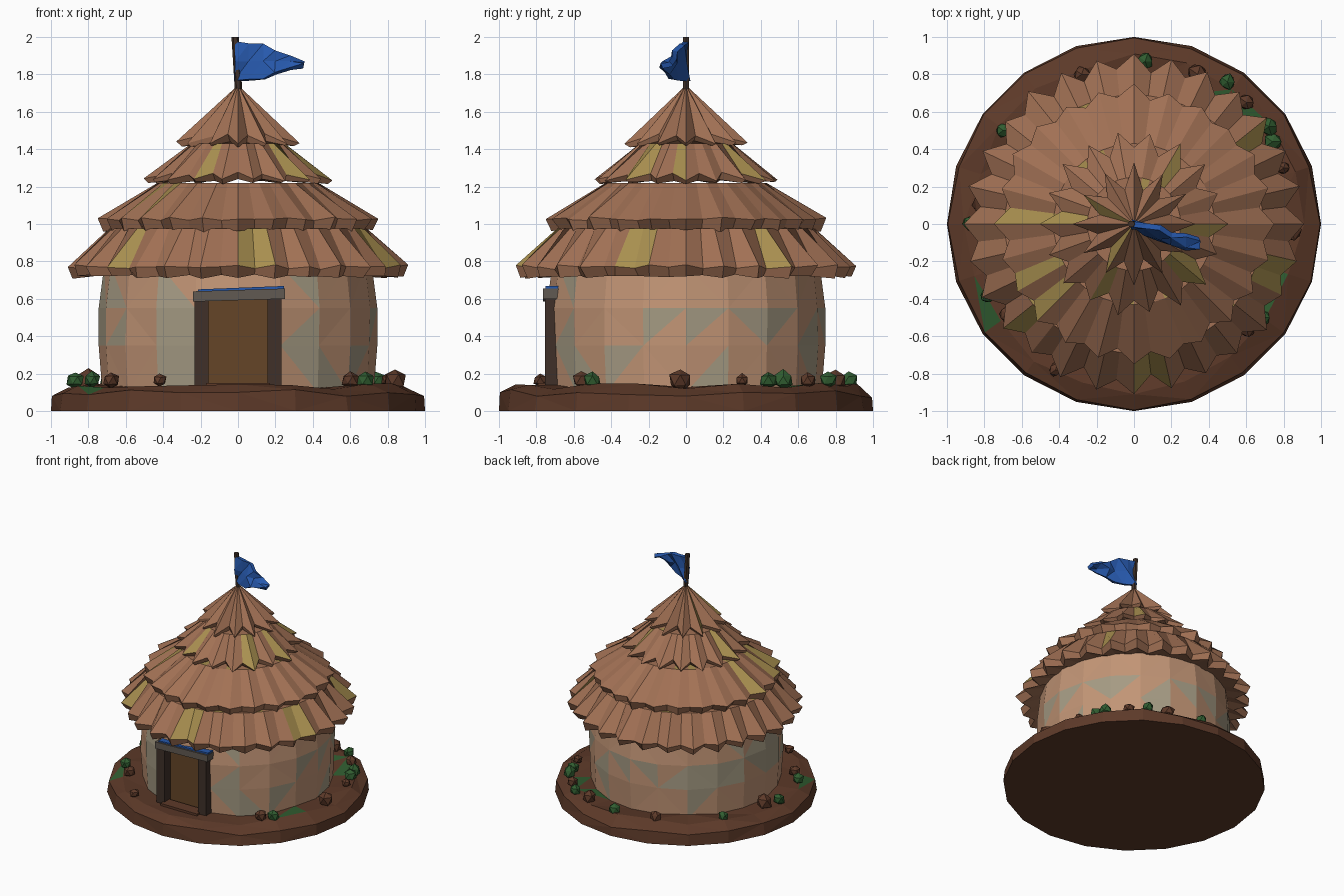
import bpy, bmesh, math, random
from mathutils import Vector

if "Cube" in bpy.data.objects:
    bpy.data.objects.remove(bpy.data.objects["Cube"])

random.seed(7)
COLOURS = {
    "thatch": (0.36, 0.165, 0.09), "straw": (0.40, 0.28, 0.08), "clay": (0.54, 0.30, 0.18),
    "stone": (0.38, 0.33, 0.23), "earth": (0.11, 0.042, 0.022), "leaf": (0.03, 0.11, 0.03),
    "dark_wood": (0.05, 0.03, 0.022), "door_wood": (0.13, 0.06, 0.02),
    "blue": (0.02, 0.10, 0.42), "grey_wood": (0.12, 0.10, 0.085),
}
MATS = {}
for key, c in COLOURS.items():
    MATS[key] = bpy.data.materials.new(key)
    MATS[key].diffuse_color = (*c, 1)


def finish(bm, name, mats, pick=None):
    bmesh.ops.recalc_face_normals(bm, faces=bm.faces)
    if pick:
        for f in bm.faces:
            f.material_index = pick(f)
    me = bpy.data.meshes.new(name)
    bm.to_mesh(me)
    bm.free()
    for m in mats:
        me.materials.append(MATS[m])
    ob = bpy.data.objects.new(name, me)
    bpy.context.collection.objects.link(ob)
    return ob


def ring(n, r, z, r2=None, z2=None, jr=0.0, jz=0.0):
    """Points round the axis; odd points use r2, z2 to make ridges."""
    pts = []
    for i in range(n):
        odd = i % 2 and r2 is not None
        rr = (r2 if odd else r) - random.random() * jr * (i % (n // 4) != 0)
        zz = (z2 if odd else z) + random.uniform(-jz, jz)
        a = 2 * math.pi * i / n
        pts.append((rr * math.cos(a), rr * math.sin(a), zz))
    return pts


def skin(name, rings, mats, pick=None, tri=False):
    """Closed surface through stacked rings."""
    bm = bmesh.new()
    loops = [[bm.verts.new(p) for p in pts] for pts in rings]
    n = len(loops[0])
    for a, b in zip(loops, loops[1:]):
        for i in range(n):
            j = (i + 1) % n
            bm.faces.new((a[i], a[j], b[j], b[i]))
    for lp in (loops[0], loops[-1]):
        mid = bm.verts.new(sum((v.co for v in lp), Vector()) / n)
        for i in range(n):
            bm.faces.new((lp[i], lp[(i + 1) % n], mid))
    if tri:
        bmesh.ops.triangulate(bm, faces=bm.faces)
    return finish(bm, name, mats, pick)


def block(name, size, loc, mats, taper=1.0, tilt=0.0, pick=None):
    bm = bmesh.new()
    bmesh.ops.create_cube(bm, size=1)
    for v in bm.verts:
        k = taper if v.co.z > 0 else 1
        z = v.co.z * size[2] + v.co.x * tilt
        v.co = Vector((v.co.x * size[0] * k, v.co.y * size[1] * k, z)) + Vector(loc)
    return finish(bm, name, mats, pick)


# Earth mound
skin("mound", [
    ring(20, 1.0, 0), ring(20, 0.995, 0.09, jr=0.015, jz=0.025),
    ring(20, 0.91, 0.135, jr=0.05, jz=0.02), ring(20, 0.72, 0.13, jz=0.01)],
    ["earth", "leaf"],
    lambda f: int(f.calc_center_median().z > 0.1 and random.random() < 0.12), tri=True)

# Round wall with stone patches
wall = skin("wall", [
    ring(20, 0.725, 0.10), ring(20, 0.745, 0.35, jr=0.01),
    ring(20, 0.745, 0.55, jr=0.01), ring(20, 0.715, 0.78)],
    ["clay", "stone"],
    lambda f: int(random.random() < (0.55 if 0.35 < f.calc_center_median().z < 0.55 else 0.2)),
    tri=True)

# Doorway recess cut in the wall
cutter = block("doorway_cutter", (0.36, 0.3, 0.5), (0, -0.8, 0.37), ["clay"])
cutter.hide_render = True
mod = wall.modifiers.new("doorway", "BOOLEAN")
mod.operation, mod.object, mod.solver = "DIFFERENCE", cutter, "EXACT"
bpy.context.view_layer.objects.active = wall
bpy.ops.object.modifier_apply(modifier=mod.name)
bpy.data.objects.remove(cutter)

# Door, posts, lintel and step
block("door", (0.36, 0.03, 0.5), (0, -0.66, 0.36), ["door_wood"])
for s, side in ((-1, "left"), (1, "right")):
    block(f"{side}_door_post", (0.075, 0.11, 0.48), (0.195 * s, -0.70, 0.37), ["dark_wood"])
block("lintel", (0.49, 0.10, 0.055), (0.005, -0.715, 0.62), ["grey_wood"], tilt=0.015)
block("lintel_cloth", (0.46, 0.08, 0.015), (0.015, -0.71, 0.652), ["blue"], tilt=0.018)
block("door_step", (0.34, 0.10, 0.03), (0, -0.74, 0.135), ["earth"])

# Thatch tiers: count, top (r, z), ridge, valley, lip ridge, lip valley, underside
TIERS = [
    (56, (0.69, 0.975), (0.91, 0.775), (0.84, 0.765), (0.885, 0.715), (0.80, 0.725), (0.66, 0.77)),
    (48, (0.43, 1.22), (0.75, 1.03), (0.70, 1.025), (0.72, 0.965), (0.67, 0.975), (0.5, 0.99)),
    (36, (0.25, 1.43), (0.505, 1.235), (0.41, 1.27), (0.48, 1.22), (0.38, 1.235), (0.22, 1.24)),
    (24, (0.008, 1.735), (0.33, 1.435), (0.21, 1.475), (0.30, 1.415), (0.19, 1.44), (0.1, 1.43)),
]
for k, (n, top, ridge, valley, lip, lip2, under) in enumerate(TIERS):
    skin(f"thatch_tier_{k + 1}", [
        ring(n, *top), ring(n, *ridge, *valley, jr=0.035, jz=0.008),
        ring(n, *lip, *lip2, jr=0.03, jz=0.008), ring(n, *under)],
        ["thatch", "straw"],
        lambda f: int(f.normal.z > 0.2 and random.random() < 0.10))

# Flag pole
pole = [[(cx + 0.02 * math.cos(a), 0.02 * math.sin(a), z)
         for a in (i * math.pi / 3 for i in range(6))]
        for cx, z in ((0.005, 1.66), (0.0, 1.76), (-0.015, 2.0))]
skin("flag_pole", pole, ["dark_wood"])

# Flag: x, top y, bottom y, top z, bottom z per column
CLOTH = [(-0.015, 0.0, 0.01, 1.975, 1.765), (0.06, -0.01, -0.05, 1.965, 1.77),
         (0.14, -0.02, -0.08, 1.96, 1.775), (0.20, -0.06, -0.10, 1.925, 1.805),
         (0.28, -0.06, -0.13, 1.89, 1.83), (0.35, -0.08, -0.13, 1.86, 1.845)]
bm = bmesh.new()
cols = []
for i, (x, y1, y2, z1, z2) in enumerate(CLOTH):
    mid = (x, (y1 + y2) / 2 + (0.02 if i % 2 else -0.02), (z1 + z2) / 2)
    cols.append([bm.verts.new(p) for p in ((x, y1, z1), mid, (x, y2, z2))])
for a, b in zip(cols, cols[1:]):
    for j in range(2):
        bm.faces.new((a[j], a[j + 1], b[j + 1], b[j]))
bmesh.ops.triangulate(bm, faces=bm.faces)
flag = finish(bm, "flag", ["blue"])
mod = flag.modifiers.new("thickness", "SOLIDIFY")
mod.thickness, mod.offset = 0.03, 0

# Stones and shrubs round the wall: x, y, radius, leafy
CLUMPS = [(0.84, -0.03, 0.065, 0), (0.74, 0.44, 0.05, 1), (0.72, 0.52, 0.055, 1),
          (0.60, 0.65, 0.05, 0), (0.50, 0.76, 0.05, 1), (0.34, 0.80, 0.06, 0),
          (0.06, 0.87, 0.05, 1), (-0.28, 0.80, 0.05, 0), (-0.70, 0.50, 0.045, 1),
          (-0.80, 0.10, 0.07, 0), (-0.87, 0.0, 0.05, 1), (-0.78, -0.38, 0.05, 1),
          (-0.68, -0.48, 0.05, 0), (-0.42, -0.78, 0.04, 0), (0.68, -0.50, 0.05, 1),
          (0.60, -0.56, 0.05, 0), (0.80, 0.30, 0.04, 0)]
for k, (x, y, r, leafy) in enumerate(CLUMPS):
    bm = bmesh.new()
    bmesh.ops.create_icosphere(bm, subdivisions=1, radius=r)
    for v in bm.verts:
        v.co = v.co * random.uniform(0.8, 1.1) + Vector((x, y, 0.165))
    finish(bm, f"{'shrub' if leafy else 'stone'}_{k + 1}", ["leaf" if leafy else "earth"])

for m in bpy.data.materials:
    if m.users and not m.is_grease_pencil:
        m.use_nodes = True
        m.node_tree.nodes["Principled BSDF"].inputs["Base Color"].default_value = m.diffuse_color
